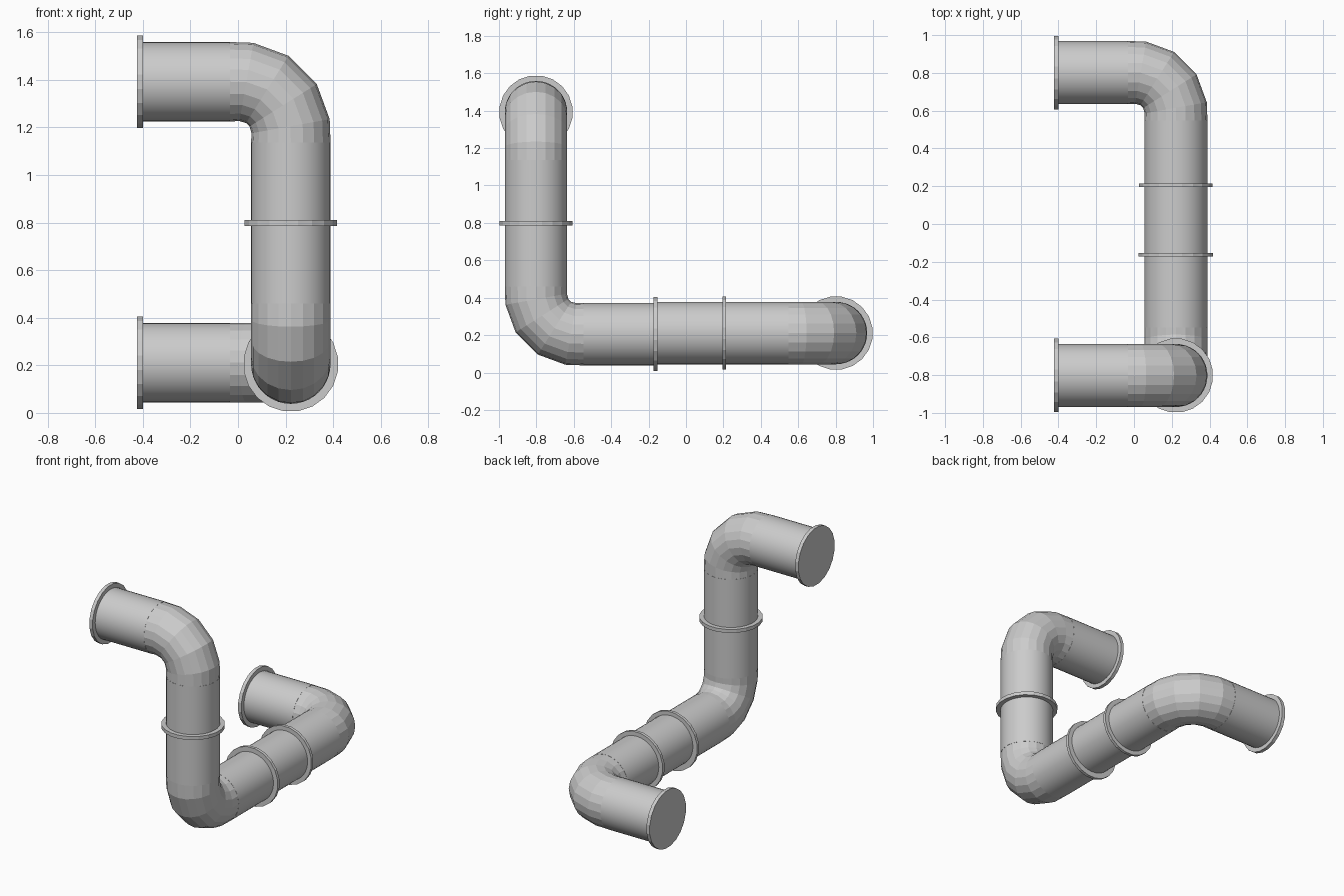
import bpy, bmesh, math
from mathutils import Vector

if "Cube" in bpy.data.objects:
    bpy.data.objects.remove(bpy.data.objects["Cube"])

R, FLANGE_R, BEND = 0.167, 0.197, 0.255


def sweep(name, path, radius, sides, smooth=False, caps=True):
    """Sweep a round section along a planar path, mitred at every bend."""
    pts = [Vector(p) for p in path]
    dirs = [(b - a).normalized() for a, b in zip(pts, pts[1:])]
    side = dirs[0].cross(dirs[-1])
    if side.length < 1e-4:
        side = dirs[0].orthogonal()
    side.normalize()
    bm = bmesh.new()
    rings = []
    for i, p in enumerate(pts):
        t = (dirs[max(i - 1, 0)] + dirs[min(i, len(dirs) - 1)]).normalized()
        if len(pts) > 2 and i == 0:
            t = start_dir(dirs[0])
        if len(pts) > 2 and i == len(pts) - 1:
            t = start_dir(dirs[-1])
        up = t.cross(side).normalized()
        rings.append([bm.verts.new(p + radius * (math.cos(a) * side + math.sin(a) * up))
                      for a in (2 * math.pi * k / sides for k in range(sides))])
    for a, b in zip(rings, rings[1:]):
        for k in range(sides):
            n = (k + 1) % sides
            bm.faces.new((a[k], a[n], b[n], b[k]))
    if caps:
        bm.faces.new(rings[0])
        bm.faces.new(rings[-1])
    bmesh.ops.recalc_face_normals(bm, faces=bm.faces)
    mesh = bpy.data.meshes.new(name)
    bm.to_mesh(mesh)
    bm.free()
    ob = bpy.data.objects.new(name, mesh)
    bpy.context.collection.objects.link(ob)
    if smooth:
        bpy.ops.object.select_all(action='DESELECT')
        ob.select_set(True)
        bpy.context.view_layer.objects.active = ob
        bpy.ops.object.shade_smooth_by_angle(angle=math.radians(35))
    return ob


def start_dir(d):
    """Snap an end tangent to the nearest main axis."""
    k = max(range(3), key=lambda i: abs(d[i]))
    v = Vector((0, 0, 0))
    v[k] = math.copysign(1, d[k])
    return v


def elbow_section(name, start, corner, end):
    """Straight pipe, slightly squared elbow, straight pipe."""
    s, c, e = Vector(start), Vector(corner), Vector(end)
    d1, d2 = (c - s).normalized(), (e - c).normalized()
    centre = c - d1 * BEND + d2 * BEND
    bend = []
    for deg, r in ((0, BEND), (15, 0.263), (35, 0.272), (55, 0.272), (75, 0.263), (90, BEND)):
        a = math.radians(deg)
        bend.append(centre + r * (math.sin(a) * d1 - math.cos(a) * d2))
    sweep(name + "_elbow", bend, R, 20, caps=False)
    sweep(name + "_inlet_pipe", (s, bend[0]), R, 40, smooth=True)
    sweep(name + "_outlet_pipe", (bend[-1], e), R, 40, smooth=True)


def flange(name, centre, axis, thickness=0.024, radius=FLANGE_R):
    c, h = Vector(centre), Vector(axis) * thickness / 2
    sweep(name, (c - h, c + h), radius, 20)


X, Y, LOW, MID, TOP = 0.222, 0.802, 0.205, 0.798, 1.392

# Bent pipe sections and the short straight coupling
elbow_section("upper", (-0.415, -Y, TOP), (X, -Y, TOP), (X, -Y, MID))
elbow_section("lower", (X, -Y, MID), (X, -Y, LOW), (X, -0.165, LOW))
sweep("coupling_pipe", ((X, -0.165, 0.211), (X, 0.205, 0.211)), R, 40, smooth=True)
elbow_section("rear", (X, 0.205, 0.211), (X, Y, 0.211), (-0.415, Y, 0.211))

# Flanges at the open ends and the joints
flange("upper_end_flange", (-0.412, -Y, TOP), (1, 0, 0))
flange("rear_end_flange", (-0.412, Y, 0.211), (1, 0, 0))
flange("vertical_joint_flange", (X, -Y, MID), (0, 0, 1))
flange("front_joint_flange", (X, -0.163, LOW), (0, 1, 0), 0.02, 0.2)
flange("rear_joint_flange", (X, 0.205, 0.211), (0, 1, 0), 0.02)
